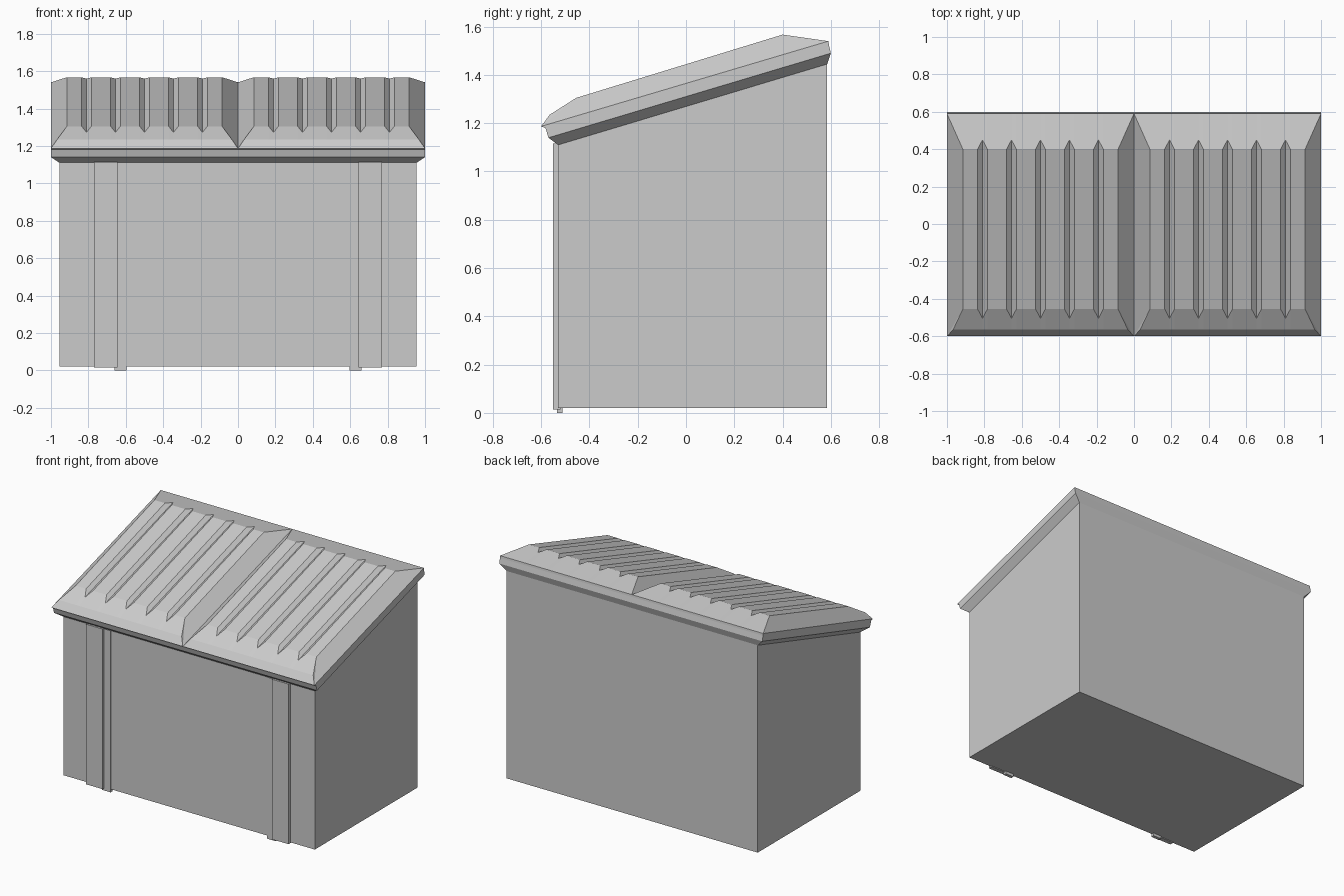
import bpy

if "Cube" in bpy.data.objects:
    bpy.data.objects.remove(bpy.data.objects["Cube"])


def make_object(name, faces):
    """Build a flat-shaded mesh from polygons given as corner points."""
    index, polys = {}, []
    for face in faces:
        ids = []
        for p in face:
            key = tuple(round(c, 5) for c in p)
            i = index.setdefault(key, len(index))
            if i not in ids:
                ids.append(i)
        if len(ids) > 2:
            polys.append(ids)
    mesh = bpy.data.meshes.new(name)
    mesh.from_pydata(list(index), [], polys)
    mesh.update()
    obj = bpy.data.objects.new(name, mesh)
    bpy.context.collection.objects.link(obj)
    return obj


def ring(x, yf, zf, yb, zb):
    """Rectangle that follows the roof slope, counter-clockwise from above."""
    return [(-x, yf, zf), (x, yf, zf), (x, yb, zb), (-x, yb, zb)]


def skin(rings):
    """Walls between stacked rings, listed from bottom to top."""
    return [[lo[k], lo[(k + 1) % 4], up[(k + 1) % 4], up[k]]
            for lo, up in zip(rings, rings[1:]) for k in range(4)]


def box(name, x0, x1, y0, y1, z0, z1):
    lo = [(x0, y0, z0), (x1, y0, z0), (x1, y1, z0), (x0, y1, z0)]
    up = [(x, y, z1) for x, y, _ in lo]
    return make_object(name, skin([lo, up]) + [lo[::-1], up])


# Body with sloping top
bottom = ring(0.955, -0.53, 0.02, 0.585, 0.02)
eaves = ring(0.955, -0.53, 1.11, 0.585, 1.445)
make_object("body", skin([bottom, eaves]) + [bottom[::-1], eaves])

# Front posts with narrow door guides beside them
for side, s in (("left", -1), ("right", 1)):
    x0, x1 = sorted((s * 0.77, s * 0.645))
    box(side + "_front_post", x0, x1, -0.55, -0.52, 0.015, 1.115)
    x0, x1 = sorted((s * 0.66, s * 0.595))
    box(side + "_door_guide", x0, x1, -0.534, -0.512, 0.0, 1.11)

# Roof rim: chamfered underside and upright band
make_object("roof_rim", skin([
    eaves,
    ring(1.0, -0.57, 1.14, 0.60, 1.49),
    ring(1.0, -0.582, 1.18, 0.592, 1.525),
    ring(1.0, -0.60, 1.187, 0.59, 1.54)]))

# Roof sheet: stations along x, each a front-to-back line of five points
FRONT, BACK = (-0.60, 1.187), (0.59, 1.54)
LIP = (-0.565, 1.235)
TOP = ((-0.455, 1.305), (0.40, 1.567))
VALLEY = ((-0.505, 1.272), (0.45, 1.559))


def station(x, crest, edge_x=None, lip_x=None):
    edge_x = x if edge_x is None else edge_x
    lip_x = x if lip_x is None else lip_x
    return [(edge_x, *FRONT), (lip_x, *LIP), (x, *crest[0]),
            (x, *crest[1]), (edge_x, *BACK)]


def end_station(x):
    f, b = (x, *FRONT), (x, *BACK)
    return [f, f, f, b, b]


stations = []
for c in (-0.5, 0.5):
    stations.append(end_station(c - 0.5))
    stations.append(station(c - 0.415, TOP, c - 0.5, c - 0.467))
    for i in range(-2, 3):
        x = c + i * 0.155
        stations += [station(x - 0.026, TOP), station(x, VALLEY),
                     station(x + 0.026, TOP)]
    stations.append(station(c + 0.415, TOP, c + 0.5, c + 0.467))
    stations.append(end_station(c + 0.5))

make_object("ribbed_roof", [[a[j], b[j], b[j + 1], a[j + 1]]
                            for a, b in zip(stations, stations[1:])
                            for j in range(4)])
